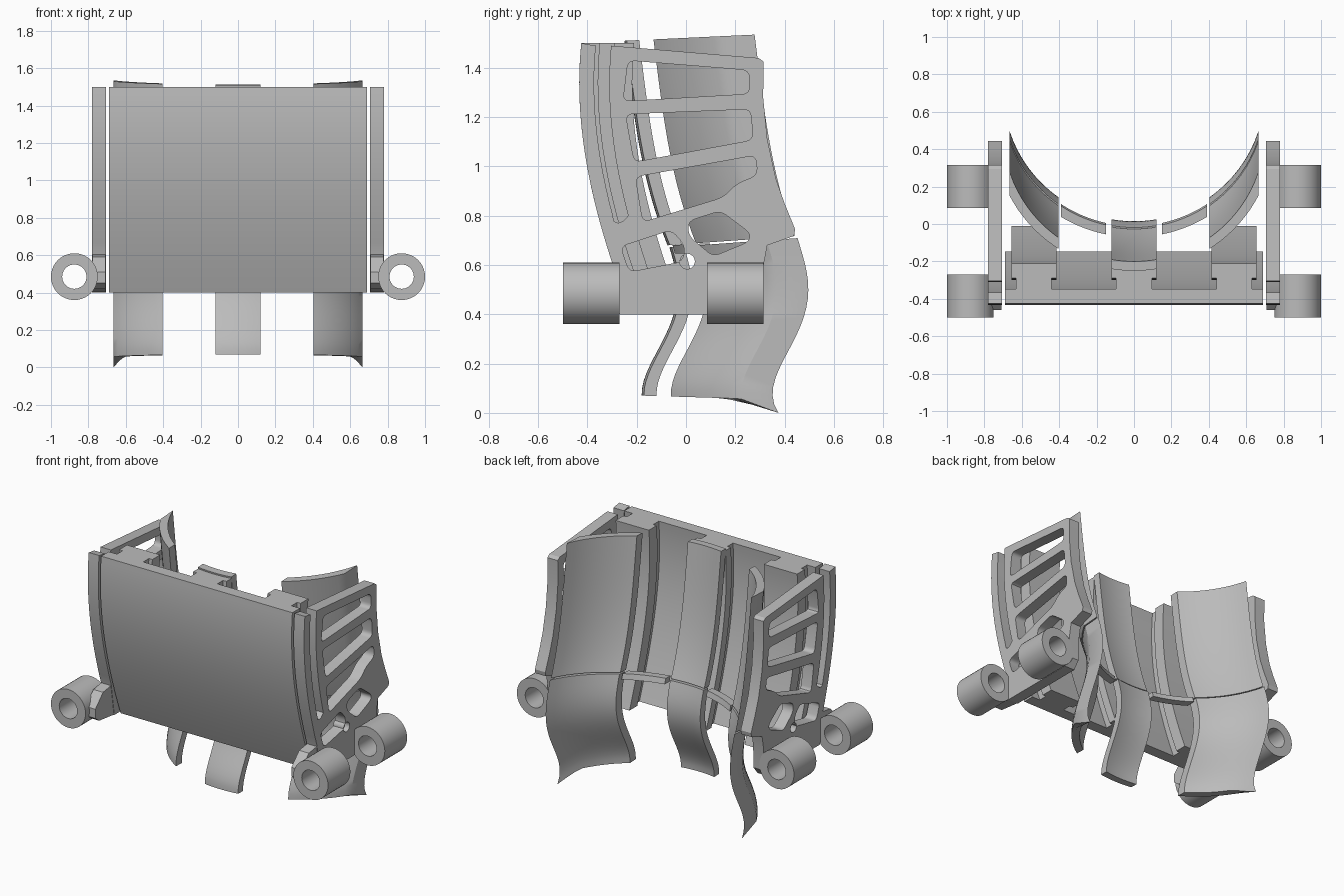
import bpy, bmesh, math
from mathutils import Matrix, Vector

cube = bpy.data.objects.get("Cube")
if cube:
    bpy.data.objects.remove(cube, do_unlink=True)

grey = bpy.data.materials.new("plain_grey")
grey.use_nodes = True
GREY = (0.5, 0.5, 0.5, 1)
grey.diffuse_color = GREY
grey.node_tree.nodes["Principled BSDF"].inputs["Base Color"].default_value = GREY


def finish(name, bm):
    """Turn a bmesh into a shaded object."""
    bmesh.ops.remove_doubles(bm, verts=bm.verts, dist=0.0001)
    bmesh.ops.recalc_face_normals(bm, faces=bm.faces)
    me = bpy.data.meshes.new(name)
    bm.to_mesh(me)
    bm.free()
    me.materials.append(grey)
    ob = bpy.data.objects.new(name, me)
    bpy.context.collection.objects.link(ob)
    bpy.ops.object.select_all(action='DESELECT')
    ob.select_set(True)
    bpy.context.view_layer.objects.active = ob
    bpy.ops.object.shade_smooth_by_angle(angle=math.radians(30))
    return ob


def extrude(name, loops, depth, matrix):
    """Extrude an outline with holes, centred on its plane."""
    cu = bpy.data.curves.new(name + "_profile", 'CURVE')
    cu.dimensions = '2D'
    cu.fill_mode = 'BOTH'
    cu.extrude = depth / 2
    for loop in loops:
        sp = cu.splines.new('POLY')
        sp.points.add(len(loop) - 1)
        for p, (a, b) in zip(sp.points, loop):
            p.co = (a, b, 0, 1)
        sp.use_cyclic_u = True
    tmp = bpy.data.objects.new(name + "_profile", cu)
    bpy.context.collection.objects.link(tmp)
    me = tmp.to_mesh()
    bm = bmesh.new()
    bm.from_mesh(me)
    tmp.to_mesh_clear()
    bpy.data.objects.remove(tmp, do_unlink=True)
    bm.transform(matrix)
    return finish(name, bm)


def slab(name, point, nx, nz):
    """Closed curved slab; point(u, v, layer) gives the two skins."""
    bm = bmesh.new()
    g = [[[bm.verts.new(point(i / nx, j / nz, k)) for j in range(nz + 1)]
          for i in range(nx + 1)] for k in (0, 1)]
    for i in range(nx):
        for j in range(nz):
            for s in g:
                bm.faces.new((s[i][j], s[i + 1][j], s[i + 1][j + 1], s[i][j + 1]))
    for i in range(nx):
        for j in (0, nz):
            bm.faces.new((g[0][i][j], g[0][i + 1][j], g[1][i + 1][j], g[1][i][j]))
    for j in range(nz):
        for i in (0, nx):
            bm.faces.new((g[0][i][j], g[0][i][j + 1], g[1][i][j + 1], g[1][i][j]))
    return finish(name, bm)


def smooth(points):
    """Polynomial y(z) through a few points."""
    def f(z):
        total = 0
        for i, (zi, yi) in enumerate(points):
            for j, (zj, _) in enumerate(points):
                if i != j:
                    yi *= (z - zj) / (zi - zj)
            total += yi
        return total
    return f


def lerp(a, b, t):
    return a + (b - a) * t


def rounded(pts, r=0.03):
    out = []
    for i, p in enumerate(pts):
        p, a, b = Vector(p), Vector(pts[i - 1]), Vector(pts[(i + 1) % len(pts)])
        s = p + (a - p).normalized() * min(r, (a - p).length * 0.45)
        e = p + (b - p).normalized() * min(r, (b - p).length * 0.45)
        for t in (0, 0.25, 0.5, 0.75, 1):
            out.append(s.lerp(p, t).lerp(p.lerp(e, t), t))
    return out


def circle(x, y, r, n=40):
    return [(x + r * math.cos(2 * math.pi * i / n), y + r * math.sin(2 * math.pi * i / n))
            for i in range(n)]


# Front panel and the T-shaped rails on its back
front = smooth([(1.5, -.425), (1.15, -.423), (.61, -.3), (.4, -.225)])


def panel_slab(name, x0, x1, d0, d1, z0=.4, z1=1.5):
    def point(u, v, k):
        z = lerp(z0, z1, v)
        return lerp(x0, x1, u), front(z) + (d0, d1)[k], z
    slab(name, point, 1, 28)


panel_slab("front_panel", -.69, .69, 0, .077)
for name, x, back in (("right", -.535, .215), ("centre", 0, .19), ("left", .535, .215)):
    panel_slab(name + "_rail_neck", x - .095, x + .095, .07, .14)
    panel_slab(name + "_rail_head", x - .12, x + .12, .135, back)

# Straps: an arc in plan, swept along a bent side profile
upper = smooth([(1.51, -.25), (1.24, -.215), (.87, -.14), (.68, -.075)])
lower = smooth([(.68, -.07), (.5, -.035), (.4, -.05), (.21, -.138), (.07, -.18)])


def bow(x, k):
    r = (.75, .70)[k]
    return (0, .05)[k] + r - math.sqrt(r * r - x * x)


def strap(name, x0, x1, path, z0, z1, flare0, flare1, tip=0):
    def point(u, v, k):
        x = lerp(x0, x1, u)
        g = bow(x, k)
        lo = z0 + flare0 * g - tip * max(0, g - .4)
        z = lerp(lo, z1 + flare1 * g, v)
        return x, path(z) + g, z
    slab(name, point, 12, 20)


for name, x0, x1 in (("right", -.665, -.405), ("centre", -.12, .12), ("left", .405, .665)):
    strap(name + "_upper_strap", x0, x1, upper, .68, 1.51, .07, .047)
    strap(name + "_lower_strap", x0, x1, lower, .07, .672, -.03, .07, .41)
for name, x0, x1 in (("right", -.39, -.15), ("left", .15, .39)):
    strap(name + "_link_bar", x0, x1, lower, .645, .68, .05, .05)

# Side plates: outline with an open slot behind the front edge, plus windows
ZS = [lerp(.61, 1.5, i / 16) for i in range(17)]
SLOT = [lerp(.8, 1.49, i / 12) for i in range(13)]
outline = [(front(z), z) for z in ZS]
outline += [(front(z) + .06, z) for z in reversed(SLOT)]
outline += [(-.293, .778), (-.275, .77), (-.255, .778)]
outline += [(front(z) + .122, z) for z in SLOT]
outline += [(.295, 1.44), (.315, 1.425), (.313, 1.28), (.33, 1.11), (.365, .95), (.4, .85),
            (.443, .745), (.438, .718), (.33, .68), (.315, .6), (.31, .45), (.27, .4), (-.268, .4)]
windows = [
    [(-.235, 1.43), (.256, 1.39), (.258, 1.295), (-.255, 1.265)],
    [(-.245, 1.212), (.262, 1.232), (.272, 1.108), (-.21, 1.018)],
    [(-.205, .958), (.283, 1.045), (.29, .965), (.205, .93), (.15, .875), (-.175, .775)],
    [(.01, .778), (.14, .82), (.26, .73), (.255, .695), (.11, .635), (.01, .72)],
    [(-.265, .675), (-.06, .742), (-.005, .68), (-.01, .615), (-.23, .572)],
]
holes = [rounded(w) for w in windows] + [circle(.005, .615, .031, 24)]
lug = [(-.25, .4), (-.42, .42), (-.46, .45), (-.46, .51), (-.38, .59), (-.25, .61)]
SIDEWAYS = Matrix(((0, 0, 1, 0), (1, 0, 0, 0), (0, 1, 0, 0), (0, 0, 0, 1)))
ALONG_Y = Matrix.Rotation(math.pi / 2, 4, 'X')

for side, s in (("right", -1), ("left", 1)):
    place = Matrix.Translation((s * .7425, 0, 0)) @ SIDEWAYS
    extrude(side + "_side_plate", [outline] + holes, .075, place)
    extrude(side + "_front_lug", [lug], .07, place)
    # Mounting tubes
    ring = [circle(s * .875, .485, .125), circle(s * .875, .485, .065)]
    for end, y in (("front", -.385), ("back", .2)):
        extrude(side + "_" + end + "_tube", ring, .23,
                Matrix.Translation((0, y, 0)) @ ALONG_Y)
